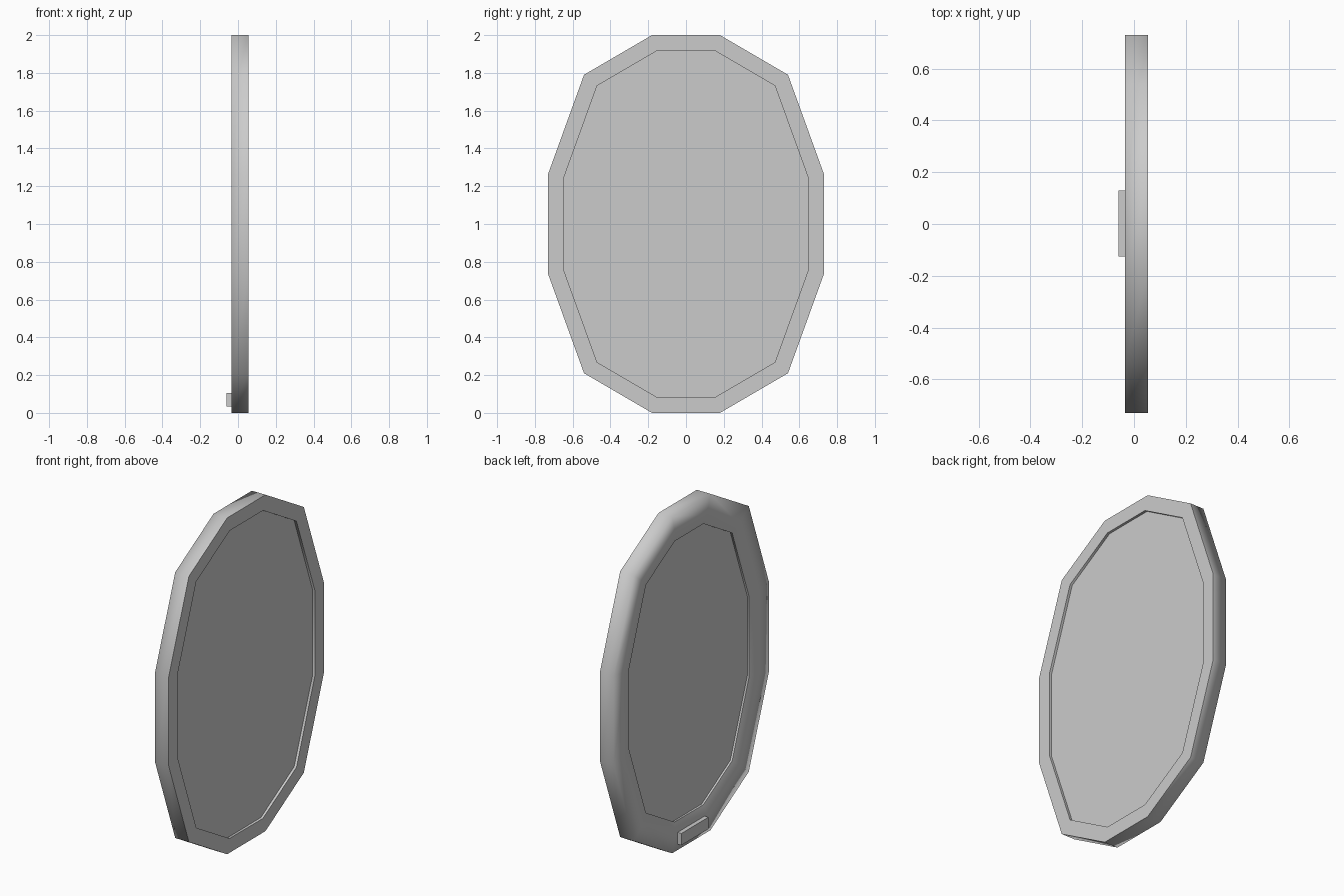
import bpy, bmesh
from mathutils import Vector

if "Cube" in bpy.data.objects:
    bpy.data.objects.remove(bpy.data.objects["Cube"])

# Twelve-sided outline (y, z relative to the middle), from one mirrored quarter
Q = [(0.73, 0.265), (0.54, 0.79), (0.18, 1.0)]
OUT = Q + [(-y, z) for y, z in reversed(Q)]
OUT += [(-y, -z) for y, z in OUT]


def inset(d):
    """Outline moved inwards by d with mitred corners."""
    n, res = len(OUT), []
    for i in range(n):
        p, a, b = (Vector(OUT[j % n]) for j in (i, i - 1, i + 1))
        e1, e2 = (p - a).normalized(), (b - p).normalized()
        n1, n2 = Vector((-e1.y, e1.x)), Vector((-e2.y, e2.x))
        res.append(p + (n1 + n2) * d / (1 + n1.dot(n2)))
    return res


def loft(name, profile, sharp=(), caps=False):
    """Bridge outline loops given as (inset, x); loops listed in sharp keep hard edges."""
    bm = bmesh.new()
    loops = [[bm.verts.new((x, p.x, p.y + 1)) for p in inset(d)] for d, x in profile]
    n = len(OUT)
    for A, B in zip(loops, loops[1:]):
        for i in range(n):
            j = (i + 1) % n
            bm.faces.new((A[i], A[j], B[j], B[i]))
    if caps:
        bm.faces.new(loops[0])
        bm.faces.new(loops[-1])
    bmesh.ops.recalc_face_normals(bm, faces=bm.faces)
    for f in bm.faces:
        f.smooth = not caps
    for k in sharp:
        for i in range(n):
            e = bm.edges.get((loops[k][i], loops[k][(i + 1) % n]))
            e.smooth = False
    me = bpy.data.meshes.new(name)
    bm.to_mesh(me)
    bm.free()
    ob = bpy.data.objects.new(name, me)
    bpy.context.collection.objects.link(ob)
    return ob


# Frame: closed section, crisp at the front, softly shaded round the back
section = [(0, 0.055), (0, -0.035), (0.11, -0.035), (0.165, -0.02),
           (0.165, -0.006), (0.085, 0.038), (0.085, 0.055), (0, 0.055)]
frame = loft("mirror_frame", section, sharp=(0, 3, 4, 5, 6, 7))
bm = bmesh.new()
bm.from_mesh(frame.data)
bmesh.ops.remove_doubles(bm, verts=bm.verts, dist=1e-5)
bmesh.ops.recalc_face_normals(bm, faces=bm.faces)
bm.to_mesh(frame.data)
bm.free()

# Glass: recessed pane in front, backing board behind
loft("mirror_glass", [(0.085, 0.04), (0.165, -0.008)], caps=True)

# Small plate low on the back
bpy.ops.mesh.primitive_cube_add(size=1, location=(-0.046, 0.002, 0.07))
plate = bpy.context.object
plate.name = "back_plate"
plate.scale = (0.028, 0.254, 0.07)
